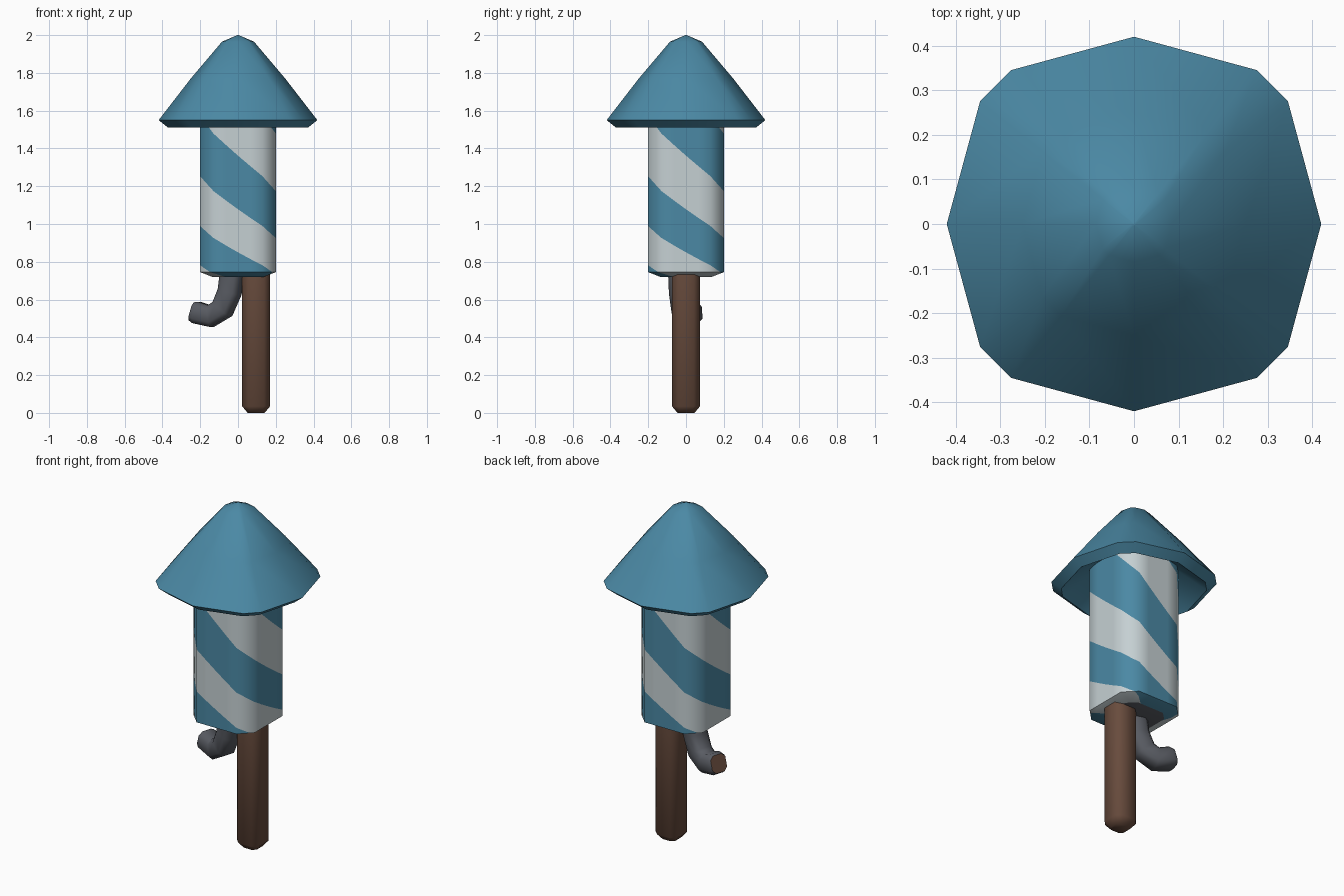
import bpy, bmesh, math
from mathutils import Vector

if "Cube" in bpy.data.objects:
    bpy.data.objects.remove(bpy.data.objects["Cube"])


def material(name, rgb):
    m = bpy.data.materials.new(name)
    m.diffuse_color = (*rgb, 1)
    m.use_nodes = True
    m.node_tree.nodes["Principled BSDF"].inputs["Base Color"].default_value = m.diffuse_color
    return m


BLUE = material("blue paper", (0.07, 0.25, 0.375))
WHITE = material("pale paper", (0.56, 0.63, 0.65))
BROWN = material("brown wood", (0.14, 0.072, 0.047))
GREY = material("dark grey", (0.10, 0.107, 0.125))


def finish(name, bm, mats, angle):
    bmesh.ops.recalc_face_normals(bm, faces=bm.faces)
    me = bpy.data.meshes.new(name)
    bm.to_mesh(me)
    bm.free()
    for m in mats:
        me.materials.append(m)
    me.shade_smooth()
    me.set_sharp_from_angle(angle=math.radians(angle))
    ob = bpy.data.objects.new(name, me)
    bpy.context.collection.objects.link(ob)
    return ob


def loft(rings, end_mat=0):
    """Skin a list of equal-length point rings and cap both ends."""
    bm = bmesh.new()
    loops = [[bm.verts.new(p) for p in r] for r in rings]
    n = len(loops[0])
    for a, b in zip(loops, loops[1:]):
        for i in range(n):
            j = (i + 1) % n
            bm.faces.new((a[i], a[j], b[j], b[i]))
    bm.faces.new(loops[0])
    bm.faces.new(loops[-1]).material_index = end_mat
    return bm


def chamfered(h, c):
    """Square of half-width h with cut corners, counter-clockwise from front left."""
    return [(-c, -h), (c, -h), (h, -c), (h, c), (c, h), (-c, h), (-h, c), (-h, -c)]


# Cap: bulged square outline, lofted down from the tip and into a hollow underside
outline = []
for q in range(4):
    ca, sa = round(math.cos(q * math.pi / 2)), round(math.sin(q * math.pi / 2))
    for x, y in ((1, 0), (0.822, 0.655), (0.655, 0.822)):
        outline.append((x * ca - y * sa, x * sa + y * ca))
profile = [(0.004, 2.0), (0.085, 1.965), (0.25, 1.77), (0.42, 1.55),
           (0.37, 1.51), (0.22, 1.63)]
bm = loft([[(x * r, y * r, z) for x, y in outline] for r, z in profile])
finish("cap", bm, [BLUE], 70)


# Body: wall built from helical bands, one stripe of drop per side
def stripe_z(t):
    return 1.525 - 0.34 * t + 0.028 * t * t


HALF, FLAT, TOP, BEVEL, BASE = 0.2, 0.13, 1.64, 0.745, 0.72
corner = (HALF - FLAT, -(HALF - FLAT))
pts = [Vector(p) for p in chamfered(HALF, FLAT)]
start = (pts[7] + pts[0]) / 2                     # middle of the front-left corner
path = [start]
for i in range(8):
    a, b = pts[i], pts[(i + 1) % 8]
    path.append(a)
    if i % 2 == 0:                                # split the flat sides
        path += [a.lerp(b, f) for f in (0.25, 0.5, 0.75)]
    elif i < 7:
        path.append((a + b) / 2)
path.append(start)
dist = [0.0]
for a, b in zip(path, path[1:]):
    dist.append(dist[-1] + (b - a).length)
turn = [4 * d / dist[-1] for d in dist]

bm = bmesh.new()
for k in range(-6, 6):
    for j in range(len(path) - 1):
        t0, t1 = k + turn[j], k + turn[j + 1]
        if t0 < -2 or t1 > 4.6:
            continue
        corners = [(path[j], t0), (path[j], t0 + 1), (path[j + 1], t1 + 1), (path[j + 1], t1)]
        f = bm.faces.new([bm.verts.new((p.x, p.y, stripe_z(t))) for p, t in corners])
        f.material_index = k % 2
bmesh.ops.remove_doubles(bm, verts=bm.verts, dist=0.0005)
for z, cut_out, cut_in in ((TOP, True, False), (BEVEL, False, False), (BASE, False, True)):
    bmesh.ops.bisect_plane(bm, geom=bm.verts[:] + bm.edges[:] + bm.faces[:], dist=1e-5,
                           plane_co=(0, 0, z), plane_no=(0, 0, 1),
                           clear_outer=cut_out, clear_inner=cut_in)
# bevelled lower rim, closed by a grey base
for v in bm.verts:
    if v.co.z < BEVEL - 1e-4:
        s = 1 - 0.32 * (BEVEL - v.co.z) / (BEVEL - BASE)
        v.co.x *= s
        v.co.y *= s
low = [e for e in bm.edges if e.is_boundary and all(v.co.z < BASE + 1e-3 for v in e.verts)]
for f in bmesh.ops.edgeloop_fill(bm, edges=low)["faces"]:
    f.material_index = 2
finish("body", bm, [BLUE, WHITE, GREY], 50)

# Stick: chamfered post set off to the right
rings = []
for h, c, z in ((0.045, 0.026, 0), (0.074, 0.042, 0.035), (0.074, 0.042, 0.74)):
    rings.append([(x + 0.096, y, z) for x, y in chamfered(h, c)])
finish("stick", loft(rings), [BROWN], 50)

# Fuse: tube curling down and out to the left, brown at the tip
out = Vector((-0.95, 0.30, 0)).normalized()
side = Vector((0, 0, 1)).cross(out)
curve = [(0.0, 0.75), (0.015, 0.64), (0.055, 0.55), (0.12, 0.512), (0.2, 0.532), (0.22, 0.538)]
centres = [Vector((-0.03, -0.03, 0)) + out * s + Vector((0, 0, z)) for s, z in curve]
rings = []
for i, c in enumerate(centres):
    tangent = (centres[min(i + 1, 5)] - centres[max(i - 1, 0)]).normalized()
    normal = side.cross(tangent)
    k = 0.85 if i == 5 else 1
    rings.append([c + side * x * k + normal * y * k for x, y in chamfered(0.058, 0.033)])
finish("fuse", loft(rings, 1), [GREY, BROWN], 50)
